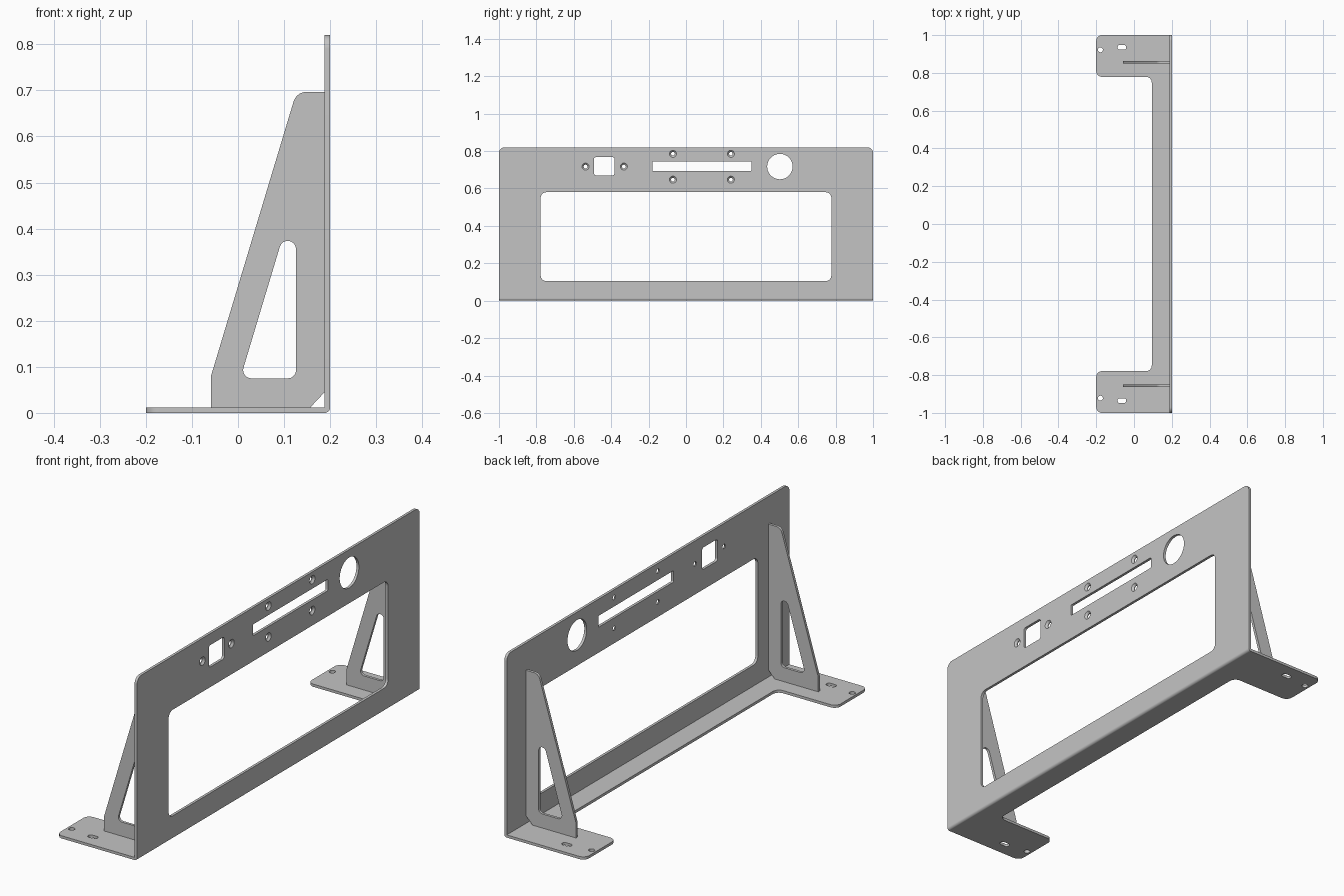
import bpy, bmesh
from math import pi, cos, sin, tan
from mathutils import Vector, Matrix

if "Cube" in bpy.data.objects:
    bpy.data.objects.remove(bpy.data.objects["Cube"])

T = 0.012          # sheet thickness
EDGE = 0.2         # outer face of the upright panel
R = 0.03           # common corner radius

grey = bpy.data.materials.new("sheet_grey")
grey.use_nodes = True
grey.diffuse_color = (0.55, 0.55, 0.55, 1)
grey.node_tree.nodes["Principled BSDF"].inputs["Base Color"].default_value = (0.55, 0.55, 0.55, 1)


def rounded(corners, steps=8):
    """Outline from (u, v, radius) corners, each filleted by its radius."""
    out = []
    for i, (u, v, r) in enumerate(corners):
        p = Vector((u, v))
        if not r:
            out.append(p)
            continue
        a = (Vector(corners[i - 1][:2]) - p).normalized()
        b = (Vector(corners[(i + 1) % len(corners)][:2]) - p).normalized()
        half = a.angle(b) / 2
        centre = p + (a + b).normalized() * (r / sin(half))
        start = p + a * (r / tan(half)) - centre
        end = p + b * (r / tan(half)) - centre
        sweep = start.angle_signed(end)
        for k in range(steps + 1):
            t = -sweep * k / steps
            out.append(centre + Matrix.Rotation(t, 2) @ start)
    return out


def rect(u0, u1, v0, v1, r):
    return rounded([(u0, v0, r), (u1, v0, r), (u1, v1, r), (u0, v1, r)])


def circle(u, v, r, n=32):
    return [Vector((u + r * cos(2 * pi * k / n), v + r * sin(2 * pi * k / n))) for k in range(n)]


def finish(name, bm):
    mesh = bpy.data.meshes.new(name)
    bmesh.ops.recalc_face_normals(bm, faces=bm.faces)
    bm.to_mesh(mesh)
    bm.free()
    mesh.materials.append(grey)
    ob = bpy.data.objects.new(name, mesh)
    bpy.context.collection.objects.link(ob)
    return ob


def sheet(name, loops, matrix):
    """Flat sheet with holes: the first loop is the outline, the rest are openings."""
    curve = bpy.data.curves.new(name, 'CURVE')
    curve.dimensions = '2D'
    curve.fill_mode = 'BOTH'
    curve.extrude = T / 2
    for loop in loops:
        spline = curve.splines.new('POLY')
        spline.points.add(len(loop) - 1)
        for point, p in zip(spline.points, loop):
            point.co = (p.x, p.y, 0, 1)
        spline.use_cyclic_u = True
    temp = bpy.data.objects.new(name + "_outline", curve)
    bpy.context.collection.objects.link(temp)
    mesh = bpy.data.meshes.new_from_object(temp.evaluated_get(bpy.context.evaluated_depsgraph_get()))
    bm = bmesh.new()
    bm.from_mesh(mesh)
    bpy.data.objects.remove(temp)
    bpy.data.meshes.remove(mesh)
    bmesh.ops.remove_doubles(bm, verts=bm.verts, dist=1e-5)
    bm.transform(matrix)
    return finish(name, bm)


# Upright panel with window, sockets, slot and screw holes
screws = [(-0.537, 0.717), (-0.332, 0.717)]
screws += [(y, z) for y in (-0.07, 0.24) for z in (0.647, 0.785)]
panel_loops = [
    rounded([(-1, T, 0), (1, T, 0), (1, 0.82, R), (-1, 0.82, R)]),
    rect(-0.777, 0.777, 0.105, 0.58, R),
    rect(-0.492, -0.382, 0.67, 0.768, 0.012),
    rect(-0.18, 0.35, 0.694, 0.745, 0.004),
    circle(0.502, 0.717, 0.068, 48),
] + [circle(y, z, 0.01) for y, z in screws]
to_yz = Matrix(((0, 0, 1, EDGE - T / 2), (1, 0, 0, 0), (0, 1, 0, 0), (0, 0, 0, 1)))
panel = sheet("upright_panel", panel_loops, to_yz)

# Countersinks on the outer face of the panel
bm = bmesh.new()
for y, z in screws:
    place = Matrix.Translation((EDGE - 0.004, y, z)) @ Matrix.Rotation(pi / 2, 4, 'Y')
    bmesh.ops.create_cone(bm, cap_ends=True, segments=32, radius1=0.009, radius2=0.0205,
                          depth=0.011, matrix=place)
cutter = finish("countersink_cutter", bm)
cutter.hide_render = True
mod = panel.modifiers.new("countersinks", 'BOOLEAN')
mod.operation = 'DIFFERENCE'
mod.solver = 'EXACT'
mod.object = cutter
bpy.context.view_layer.objects.active = panel
bpy.ops.object.modifier_apply(modifier=mod.name)
bpy.data.objects.remove(cutter)

# Base flange with two feet
INNER = EDGE - T
base = [(INNER, -1, 0), (INNER, 1, 0), (-0.2, 1, R), (-0.2, 0.779, R), (0.094, 0.779, R),
        (0.094, -0.779, R), (-0.2, -0.779, R), (-0.2, -1, R)]
base_loops = [rounded(base)]
for s in (-1, 1):
    base_loops.append(circle(-0.178, s * 0.922, 0.013))
    base_loops.append(rect(-0.087, -0.042, s * 0.935 - 0.0125, s * 0.935 + 0.0125, 0.011))
sheet("base_flange", base_loops, Matrix.Translation((0, 0, T / 2)))

# Rounded bend joining flange and panel
bm = bmesh.new()
arc = [(INNER, T)] + [(INNER + T * sin(pi / 2 * k / 8), T - T * cos(pi / 2 * k / 8)) for k in range(9)]
face = bm.faces.new([bm.verts.new((x, -1, z)) for x, z in arc])
ext = bmesh.ops.extrude_face_region(bm, geom=[face])
bmesh.ops.translate(bm, vec=(0, 2, 0), verts=[v for v in ext["geom"] if isinstance(v, bmesh.types.BMVert)])
finish("bend", bm)

# Triangular gussets
outline = rounded([(-0.059, T, 0), (0.157, T, 0), (INNER, 0.045, 0), (INNER, 0.697, 0),
                   (0.127, 0.697, R), (-0.059, 0.079, 0)])
opening = rounded([(0.005, 0.075, 0.018), (0.126, 0.075, 0.018), (0.126, 0.478, 0.018)])
for name, y in (("right_gusset", -0.857), ("left_gusset", 0.857)):
    to_xz = Matrix(((1, 0, 0, 0), (0, 0, -1, y), (0, 1, 0, 0), (0, 0, 0, 1)))
    sheet(name, [outline, opening], to_xz)

# Smooth the curved edges, keep the bends crisp
for ob in bpy.context.collection.objects:
    if ob.type == 'MESH' and grey.name in ob.data.materials:
        bpy.ops.object.select_all(action='DESELECT')
        ob.select_set(True)
        bpy.context.view_layer.objects.active = ob
        bpy.ops.object.shade_smooth_by_angle(angle=pi / 6)
